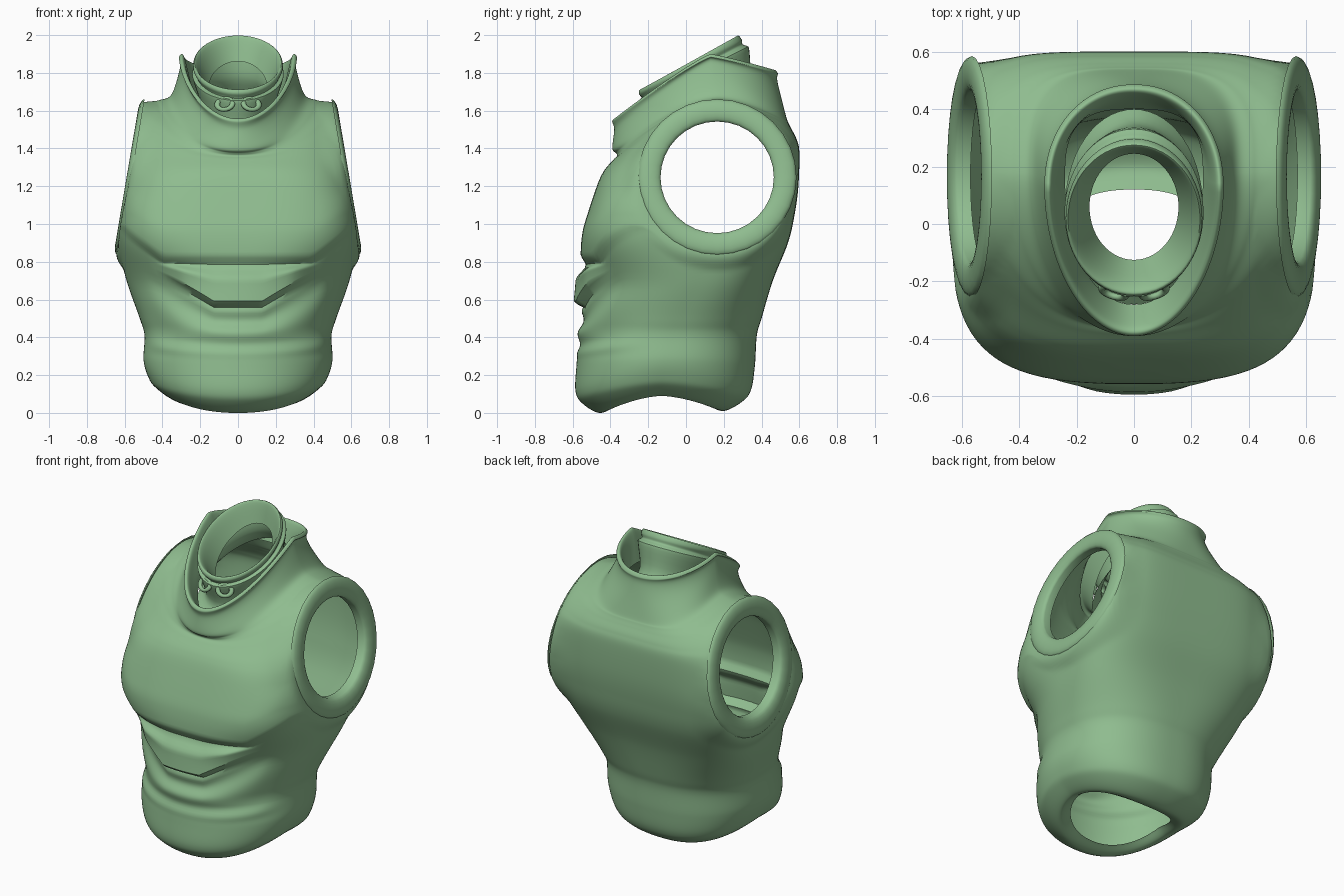
import bpy, bmesh, math

if "Cube" in bpy.data.objects:
    bpy.data.objects.remove(bpy.data.objects["Cube"])

green = bpy.data.materials.new("sage_green")
green.diffuse_color = (0.275, 0.503, 0.275, 1)
green.use_nodes = True
green.node_tree.nodes["Principled BSDF"].inputs["Base Color"].default_value = green.diffuse_color
ARM_Y, ARM_Z = 0.165, 1.247


def smooth(a, b, v):
    t = min(1, max(0, (v - a) / (b - a)))
    return t * t * (3 - 2 * t)


def arm_plane(z):
    return 0.52 + (1.64 - z) * 0.169


def finish(name, bm, angle=45):
    me = bpy.data.meshes.new(name)
    bm.to_mesh(me)
    bm.free()
    me.materials.append(green)
    ob = bpy.data.objects.new(name, me)
    bpy.context.collection.objects.link(ob)
    bpy.ops.object.select_all(action='DESELECT')
    ob.select_set(True)
    bpy.context.view_layer.objects.active = ob
    bpy.ops.object.shade_smooth_by_angle(angle=math.radians(angle))


def resample(rings, n):
    """Catmull-Rom interpolation of ring parameters."""
    out = []
    for i in range(len(rings) - 1):
        p0, p1 = rings[max(i - 1, 0)], rings[i]
        p2, p3 = rings[i + 1], rings[min(i + 2, len(rings) - 1)]
        for k in range(n):
            t = k / n
            out.append([0.5 * (2 * b + (c - a) * t + (2 * a - 5 * b + 4 * c - d) * t * t
                               + (3 * b - a - 3 * c + d) * t ** 3)
                        for a, b, c, d in zip(p0, p1, p2, p3)])
    out.append(list(rings[-1]))
    return out


def bridge(bm, rows, flip=False):
    n = len(rows[0])
    for r0, r1 in zip(rows, rows[1:]):
        for i in range(n):
            j = (i + 1) % n
            f = (r0[i], r0[j], r1[j], r1[i])
            bm.faces.new(f[::-1] if flip else f)


def point(ring, shape, c, s):
    """Ring: half width, y front, y back, z front, z side, z back.
    shape(ring) gives middle y, front and back roundness, and dip power."""
    a, yf, yb, zf, zs, zb = ring
    yc, ef, eb, power = shape(ring)
    e, end, ze = (eb, yb, zb) if s > 0 else (ef, yf, zf)
    rad = (abs(c) ** e + abs(s) ** e) ** (-1 / e)
    t = abs(s) * rad
    return a * c * rad, yc + (end - yc) * t, zs + (ze - zs) * t ** power


def loft(rings, segs, shape, warp=None):
    bm = bmesh.new()
    rows, level = [], []
    for ring in rings:
        row = []
        for i in range(segs):
            th = 2 * math.pi * i / segs
            c, s = math.cos(th), math.sin(th)
            p = point(ring, shape, c, s)
            level.append(p[2])
            if warp and p[1] < 0 and .4 < ring[4] < 1.19:
                p = point(ring_at(rings, warp(p[0], p[1], ring[4])), shape, c, s)
            row.append(bm.verts.new(p))
        rows.append(row)
    bridge(bm, rows)
    return bm, level


def ring_at(rings, z):
    for r0, r1 in zip(rings[24:], rings[25:]):
        if r0[4] <= z <= r1[4]:
            t = (z - r0[4]) / (r1[4] - r0[4])
            return [p + (q - p) * t for p, q in zip(r0, r1)]


def plate_warp(x, y, z):
    """Bends level lines into the chevron of the rib plate and the chest edge."""
    ax = abs(x)
    edge = .575 + max(0, min(ax, .42) - .13) * .72
    low = max(.795 + max(0, min(ax, .56) - .40) * 1.1, edge + .03)
    keys = ((.4, .4), (.575, edge), (.795, low), (1.19, 1.19))
    for (u0, v0), (u1, v1) in zip(keys, keys[1:]):
        if z <= u1:
            w = v0 + (v1 - v0) * (z - u0) / (u1 - u0)
            return z + (w - z) * smooth(0, .25, -y)


def torso_shape(ring):
    z = ring[4]
    yc = -.13 + .30 * smooth(.1, 1.15, z) - .04 * smooth(1.6, 1.88, z)
    ef = 2.15 + 1.5 * smooth(.65, 1.02, z) * (1 - smooth(1.1, 1.75, z)) - .2 * smooth(1.6, 1.85, z)
    eb = 2.4 + 2.1 * smooth(.4, 1.2, z) * (1 - smooth(1.45, 1.85, z)) - .3 * smooth(1.6, 1.85, z)
    return yc, ef, eb, 1.6 - .45 * smooth(1.66, 1.85, z)


# Waist opening, belly and chest: half width, y front, y back, height
body = [
    (.30, -.38, .12, .12), (.36, -.46, .20, .09), (.44, -.55, .30, .14),
    (.475, -.585, .345, .19), (.50, -.58, .365, .28), (.495, -.565, .375, .41),
    (.52, -.55, .40, .50), (.59, -.53, .46, .70), (.635, -.525, .54, .90),
    (.64, -.50, .575, 1.05), (.62, -.47, .595, 1.2),
]
rings = []
for a, yf, yb, z in body:
    dip = 1 - smooth(.12, .38, z)
    rings.append((a, yf, yb, z - .09 * dip, z, z - .08 * dip))
# Shoulders and turned-over collar, tipped forward
rings += [
    (.595, -.435, .60, 1.28, 1.36, 1.38),
    (.555, -.385, .585, 1.34, 1.55, 1.45),
    (.50, -.365, .56, 1.36, 1.635, 1.50),
    (.42, -.37, .545, 1.375, 1.655, 1.53),
    (.35, -.39, .53, 1.40, 1.69, 1.57),
    (.302, -.38, .485, 1.50, 1.85, 1.75),
    (.312, -.39, .485, 1.545, 1.885, 1.80),
    (.285, -.36, .455, 1.55, 1.885, 1.805),
    (.24, -.28, .40, 1.45, 1.70, 1.67),
]
bm, level = loft(resample(rings, 12), 160, torso_shape, plate_warp)
dead = []
for v, u in zip(bm.verts, level):
    x, y, z = v.co
    ax = abs(x)
    # chest, rib plate and belly folds on the front
    if y < 0 and .25 < u < 1.3:
        plate = .055 * smooth(.562, .585, u) * (1 - smooth(.70, .79, u))
        plate *= 1 - smooth(.27, .43, ax)
        chest = .03 * smooth(.775, .84, u) * (1 - smooth(.95, 1.25, u))
        fold = .010 * math.sin((u - .3 * ax * ax) * 2 * math.pi / .13) * smooth(.28, .36, u)
        fold *= (1 - smooth(.53, .57, u)) * (1 - smooth(.4, .52, ax))
        v.co.y -= smooth(0, .3, -y) * (plate + chest + fold)
    # side walls blend into the tilted armhole plane
    y = v.co.y
    r = math.hypot(y - ARM_Y, z - ARM_Z)
    if ax > .35 and r < .5:
        w = (1 - smooth(.39, .5, r)) * smooth(.42, .54, ax)
        v.co.x = math.copysign(ax + (arm_plane(z) - .01 - ax) * w, x)
        if r < .30:
            dead.append(v)
        elif r < .40 and ax > .42:
            k = (.36 + .4 * (r - .30)) / r
            v.co.y = ARM_Y + (y - ARM_Y) * k
            v.co.z = ARM_Z + (z - ARM_Z) * k
bmesh.ops.delete(bm, geom=dead, context='VERTS')
finish("torso", bm)

# Armhole rims, gently rounded and tilted with the side walls
for side, name in ((1, "right"), (-1, "left")):
    bm = bmesh.new()
    rows = []
    for k in range(11):
        phi = math.pi * min(k, 9) / 9
        r = .36 + .06 * math.cos(phi)
        off = -.022 + .026 * math.sin(phi) - (.045 if k == 10 else 0)
        row = []
        for i in range(32):
            th = 2 * math.pi * i / 32
            z = ARM_Z + r * math.sin(th) * .985
            row.append(bm.verts.new((side * (arm_plane(z) + off),
                                     ARM_Y + r * math.cos(th), z)))
        rows.append(row)
    bridge(bm, rows, side < 0)
    finish("armhole_rim_" + name, bm)

# Neck tube: half width, y front, y back, z front; flared tilted opening over a second lip
neck = [
    (.24, -.28, .40, 1.42), (.20, -.21, .35, 1.50), (.238, -.25, .335, 1.635),
    (.24, -.25, .325, 1.655), (.224, -.232, .30, 1.665), (.238, -.25, .295, 1.69),
    (.23, -.24, .275, 1.712), (.205, -.20, .262, 1.68), (.155, -.125, .245, 1.575),
]
rings = [(a, yf, yb, zf, zf + .143, zf + .286) for a, yf, yb, zf in neck]
bm, level = loft(resample(rings, 4), 56, lambda r: ((r[1] + r[2]) / 2, 2, 2, 1))
finish("neck_tube", bm, 50)

# Pair of small oval loops at the throat
for side, name in ((1, "right"), (-1, "left")):
    bpy.ops.mesh.primitive_torus_add(major_segments=20, minor_segments=8,
                                     major_radius=.034, minor_radius=.012,
                                     location=(side * .07, -.235, 1.635),
                                     rotation=(math.radians(60), 0, side * .3))
    ob = bpy.context.object
    ob.name = "throat_loop_" + name
    ob.scale.x = 1.25
    ob.data.materials.append(green)
    bpy.ops.object.shade_smooth()
